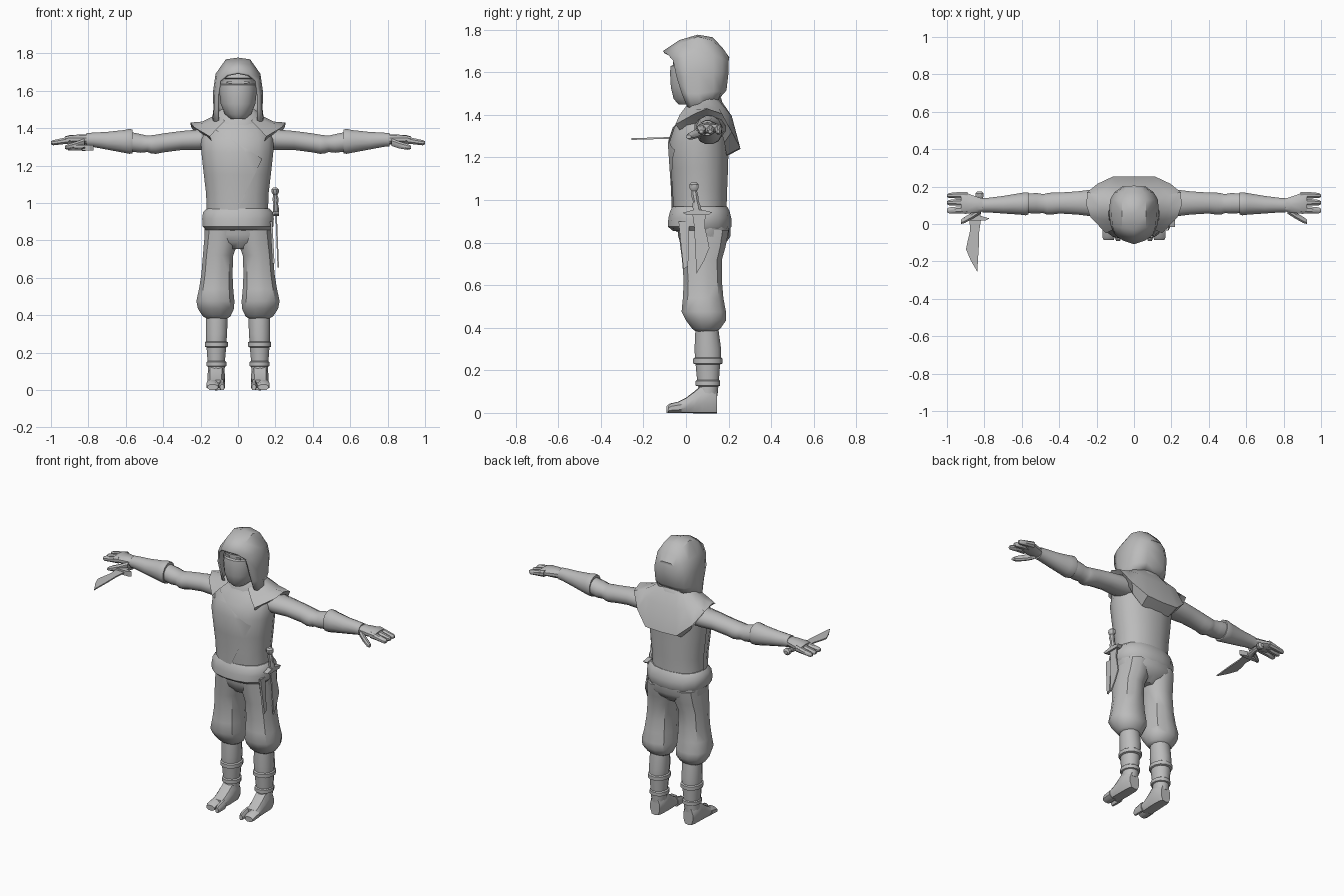
import bpy, bmesh, math
from mathutils import Vector

GREY = bpy.data.materials.new("plain_grey")
GREY.diffuse_color = (0.5, 0.5, 0.5, 1)


def finish(name, bm, angle=38):
    bmesh.ops.remove_doubles(bm, verts=bm.verts, dist=0.0005)
    bmesh.ops.recalc_face_normals(bm, faces=bm.faces)
    me = bpy.data.meshes.new(name)
    bm.to_mesh(me)
    bm.free()
    me.materials.append(GREY)
    me.polygons.foreach_set("use_smooth", [True] * len(me.polygons))
    me.set_sharp_from_angle(angle=math.radians(angle))
    ob = bpy.data.objects.new(name, me)
    bpy.context.collection.objects.link(ob)
    return ob


def loft_bm(rings, axis, n=12, power=2.4, sx=1, grow=0):
    """Rings are (position along axis, a0, a1, b0, b1): bounds of a rounded section."""
    bm = bmesh.new()
    loops = []
    for t, a0, a1, b0, b1 in rings:
        loop = []
        for i in range(n):
            th = 2 * math.pi * (i + 0.5) / n
            c, s = math.cos(th), math.sin(th)
            k = (abs(c) ** power + abs(s) ** power) ** (-1 / power)
            k *= 1 / math.cos(math.pi / n) ** 0.7
            a = (a0 + a1) / 2 + ((a1 - a0) / 2 + grow) * c * k
            b = (b0 + b1) / 2 + ((b1 - b0) / 2 + grow) * s * k
            p = {"x": (t, a, b), "y": (a, t, b), "z": (a, b, t)}[axis]
            loop.append(bm.verts.new((p[0] * sx, p[1], p[2])))
        loops.append(loop)
    for l0, l1 in zip(loops, loops[1:]):
        for i in range(n):
            j = (i + 1) % n
            bm.faces.new((l0[i], l0[j], l1[j], l1[i]))
    bm.faces.new(loops[0])
    bm.faces.new(loops[-1])
    return bm


def loft(name, rings, axis, n=12, power=2.4, sx=1):
    return finish(name, loft_bm(rings, axis, n, power, sx))


def sheet(name, rows, cap_last=False):
    """Grid of half rows mirrored in x; first entry of each row is the centre line side."""
    bm = bmesh.new()
    grid = []
    for s in (1, -1):
        g = [[bm.verts.new((x * s, y, z)) for x, y, z in r] for r in rows]
        grid.append(g)
        for r0, r1 in zip(g, g[1:]):
            for i in range(len(r0) - 1):
                bm.faces.new((r0[i], r0[i + 1], r1[i + 1], r1[i]))
    if cap_last:
        right, left = grid[0][-1], grid[1][-1]
        for i in range(len(right) - 1):
            bm.faces.new((right[i], right[i + 1], left[i + 1], left[i]))
    return finish(name, bm)


def plate(name, pts, thick, place):
    """Flat outline (u, v) given a thickness and moved by place(u, v, w)."""
    bm = bmesh.new()
    sides = [[bm.verts.new(place(u, v, w)) for u, v in pts] for w in (-thick / 2, thick / 2)]
    for s in sides:
        bm.faces.new(s)
    for i in range(len(pts)):
        j = (i + 1) % len(pts)
        bm.faces.new((sides[0][i], sides[0][j], sides[1][j], sides[1][i]))
    return finish(name, bm, 20)


def knife(name, place):
    plate(name + "_blade", [(-.02, 0), (-.01, .07), (-.008, .15), (0, .28), (.035, .22), (.06, .16),
                            (.05, .11), (.038, .06), (.042, 0)], .008, place)
    plate(name + "_guard", [(-.065, -.005), (-.02, -.018), (.03, -.018), (.072, -.008),
                            (.055, .006), (-.045, .006)], .03, place)
    # Grip and pommel share one turned profile
    bm = loft_bm([(-.148, -.025, .0, -.01, .01), (-.138, -.035, .01, -.02, .02),
                  (-.122, -.035, .01, -.02, .02), (-.108, -.024, .002, -.012, .012),
                  (-.085, -.026, .008, -.017, .017), (-.06, -.018, .01, -.013, .013),
                  (-.035, -.02, .02, -.017, .017), (-.005, -.015, .025, -.014, .014)], "y", 8, 2)
    for v in bm.verts:
        v.co = Vector(place(*v.co))
    finish(name + "_grip", bm)


# Torso with neck
torso = [(.85, -.165, .165, -.045, .19), (.96, -.16, .16, -.06, .19), (1.05, -.163, .163, -.063, .193),
         (1.15, -.175, .175, -.07, .197), (1.27, -.188, .188, -.078, .2), (1.34, -.19, .19, -.055, .205),
         (1.4, -.17, .17, -.02, .2), (1.44, -.12, .12, .01, .17), (1.49, -.08, .08, .03, .14)]
loft("torso", torso, "z", 16, 2.3)

# Wrapped jacket front: inflated torso trimmed along a diagonal
bm = loft_bm(torso[1:7], "z", 16, 2.3, grow=.007)
for co, no in (((0, .07, 0), (0, 1, 0)), ((.16, 0, 1.3), (.9, 0, -.43)), ((-.02, 0, 1.33), (.53, 0, .85))):
    bmesh.ops.bisect_plane(bm, geom=bm.verts[:] + bm.edges[:] + bm.faces[:],
                           plane_co=co, plane_no=no, clear_outer=True)
finish("jacket_wrap", bm)

# Shoulder mantle: rows run neck, middle, rim, tucked underside
sheet("shoulder_mantle", [
    [(.07, .0, 1.44), (.11, -.03, 1.4), (.15, -.05, 1.355), (.14, -.03, 1.33)],
    [(.10, .03, 1.46), (.17, .025, 1.425), (.235, .04, 1.405), (.18, .05, 1.36)],
    [(.12, .08, 1.47), (.19, .09, 1.435), (.255, .10, 1.43), (.18, .1, 1.38)],
    [(.11, .13, 1.475), (.18, .155, 1.43), (.25, .17, 1.405), (.18, .16, 1.34)],
    [(.08, .15, 1.475), (.14, .205, 1.405), (.195, .215, 1.32), (.16, .18, 1.27)],
    [(.05, .16, 1.475), (.08, .215, 1.395), (.11, .255, 1.245), (.10, .19, 1.21)],
    [(0, .16, 1.475), (0, .215, 1.395), (0, .255, 1.24), (0, .19, 1.205)]])

# Collar under the hood
loft("collar", [(1.41, -.13, .13, -.01, .18), (1.44, -.135, .135, .0, .175),
                (1.48, -.115, .115, .02, .165), (1.5, -.09, .09, .03, .14)], "z", 12, 2.2)

# Masked head with recessed eye slit
loft("masked_head", [(1.45, -.04, .04, -.035, .08), (1.475, -.07, .07, -.058, .12),
                     (1.53, -.093, .093, -.071, .14), (1.6, -.1, .1, -.075, .15),
                     (1.63, -.1, .1, -.072, .15), (1.635, -.098, .098, -.058, .15),
                     (1.662, -.098, .098, -.058, .15), (1.668, -.1, .1, -.07, .15),
                     (1.71, -.085, .085, -.04, .14)], "z", 16, 2.2)
for s in (1, -1):
    plate("eye", [(.02, 1.637), (.062, 1.641), (.055, 1.652), (.022, 1.648)], .006,
          lambda u, v, w: (s * u, -.058 + w, v))

# Hood: arches from the front lip to the back of the head
hood = sheet("hood", [
    [(0, -.108, 1.70), (.06, -.088, 1.688), (.1, -.06, 1.655), (.112, -.045, 1.58), (.112, -.02, 1.5), (.11, .005, 1.44)],
    [(0, -.03, 1.752), (.065, -.02, 1.738), (.116, -.01, 1.67), (.127, .0, 1.58), (.128, .01, 1.5), (.135, .03, 1.425)],
    [(0, .055, 1.777), (.065, .055, 1.768), (.12, .055, 1.69), (.133, .06, 1.6), (.132, .06, 1.5), (.14, .07, 1.43)],
    [(0, .125, 1.765), (.065, .125, 1.75), (.11, .13, 1.68), (.128, .13, 1.6), (.125, .13, 1.51), (.11, .12, 1.45)],
    [(0, .172, 1.715), (.055, .168, 1.705), (.09, .17, 1.665), (.105, .17, 1.6), (.1, .165, 1.51), (.085, .15, 1.465)],
    [(0, .205, 1.668), (.035, .203, 1.667), (.055, .2, 1.65), (.062, .2, 1.6), (.06, .19, 1.515), (.05, .155, 1.475)]],
    cap_last=True)
mod = hood.modifiers.new("cloth_thickness", "SOLIDIFY")
mod.thickness = .012
mod.offset = -1

# Belt and hips
loft("belt", [(.855, -.17, .17, -.06, .2), (.875, -.188, .188, -.084, .212), (.915, -.19, .19, -.082, .212),
              (.95, -.186, .186, -.073, .203), (.97, -.165, .165, -.062, .192)], "z", 16, 2.5)
loft("trouser_seat", [(.755, -.07, .07, .01, .14), (.79, -.15, .15, -.02, .18), (.83, -.178, .178, -.035, .207),
                      (.9, -.175, .175, -.04, .205)], "z", 14, 2.5)
# Hanging sash end at the left hip
plate("sash_end", [(-.035, .9), (.015, .9), (.01, .69), (-.012, .675)], .012,
      lambda u, v, w: (.178 + w + (.9 - v) * .05, u, v))

for s, side in ((1, "left"), (-1, "right")):
    # Legs
    loft(side + "_trouser_leg", [
        (.38, .06, .165, .05, .14), (.395, .04, .188, .03, .16), (.435, .022, .214, .0, .188),
        (.475, .02, .222, -.02, .187), (.54, .026, .208, -.014, .175), (.62, .03, .195, -.01, .168),
        (.72, .026, .187, -.018, .168), (.78, .004, .182, -.026, .185), (.86, .0, .174, -.035, .2)],
        "z", 12, 2.4, s)
    loft(side + "_shin_wrap", [
        (.08, .075, .16, .055, .148), (.125, .07, .16, .058, .152), (.128, .062, .168, .045, .16),
        (.15, .062, .168, .045, .16), (.155, .07, .163, .052, .155), (.228, .063, .168, .045, .16),
        (.232, .054, .177, .034, .172), (.255, .054, .177, .034, .172), (.26, .062, .17, .042, .165),
        (.3, .058, .171, .04, .165), (.41, .056, .172, .045, .15)], "z", 12, 2.2, s)
    # Split-toe shoes
    loft(side + "_shoe", [(-.035, .075, .165, 0, .053), (.0, .075, .163, 0, .07), (.04, .072, .163, 0, .1),
                          (.075, .072, .162, 0, .13), (.12, .074, .16, 0, .13), (.146, .085, .15, 0, .1)],
         "y", 10, 3.5, s)
    for nm, x0, x1, y in (("big_toe", .07, .1, -.092), ("outer_toes", .104, .167, -.085)):
        loft(side + "_" + nm, [(y, x0 + .005, x1 - .005, 0, .03), (y + .015, x0, x1, 0, .043),
                               (-.02, x0, x1, 0, .055)], "y", 8, 3.5, s)
    # Sleeve and bracer
    loft(side + "_sleeve", [
        (.15, .04, .185, 1.285, 1.395), (.22, .04, .185, 1.282, 1.392), (.3, .05, .175, 1.283, 1.385),
        (.4, .056, .168, 1.27, 1.372), (.44, .05, .168, 1.262, 1.365), (.465, .05, .165, 1.265, 1.362),
        (.485, .058, .16, 1.272, 1.36), (.52, .056, .166, 1.268, 1.368), (.575, .058, .162, 1.275, 1.38)],
        "x", 12, 2.1, s)
    loft(side + "_bracer", [
        (.565, .05, .168, 1.265, 1.392), (.58, .046, .17, 1.262, 1.397), (.61, .05, .165, 1.268, 1.39),
        (.7, .056, .15, 1.285, 1.38), (.78, .062, .14, 1.3, 1.376), (.81, .062, .138, 1.303, 1.373)],
        "x", 12, 2.1, s)
    # Hand
    loft(side + "_palm", [(.79, .07, .13, 1.312, 1.365), (.84, .062, .145, 1.313, 1.365),
                          (.9, .055, .166, 1.318, 1.362), (.925, .058, .168, 1.32, 1.355)], "x", 10, 2.6, s)
    for nm, y0, y1 in (("index_finger", .055, .093), ("middle_finger", .098, .133), ("outer_finger", .137, .17)):
        loft(side + "_" + nm, [(.89, y0, y1, 1.318, 1.358), (.945, y0, y1, 1.313, 1.345),
                               (.988, y0 + .002, y1 - .004, 1.308, 1.336),
                               (1.0, y0 + .008, y1 - .012, 1.314, 1.33)], "x", 8, 2.3, s)
    loft(side + "_thumb", [(.82, .055, .1, 1.305, 1.345), (.86, .03, .065, 1.292, 1.33),
                           (.905, .005, .038, 1.284, 1.316), (.925, .0, .024, 1.288, 1.306)], "x", 8, 2.2, s)

# One knife at the left hip, one under the right hand
knife("hip_knife", lambda u, v, w: (.204 + w + v * .04, .05 + u, .935 - v))
knife("hand_knife", lambda u, v, w: (-.838 - u, .025 - v, 1.295 + w - v * .03))
